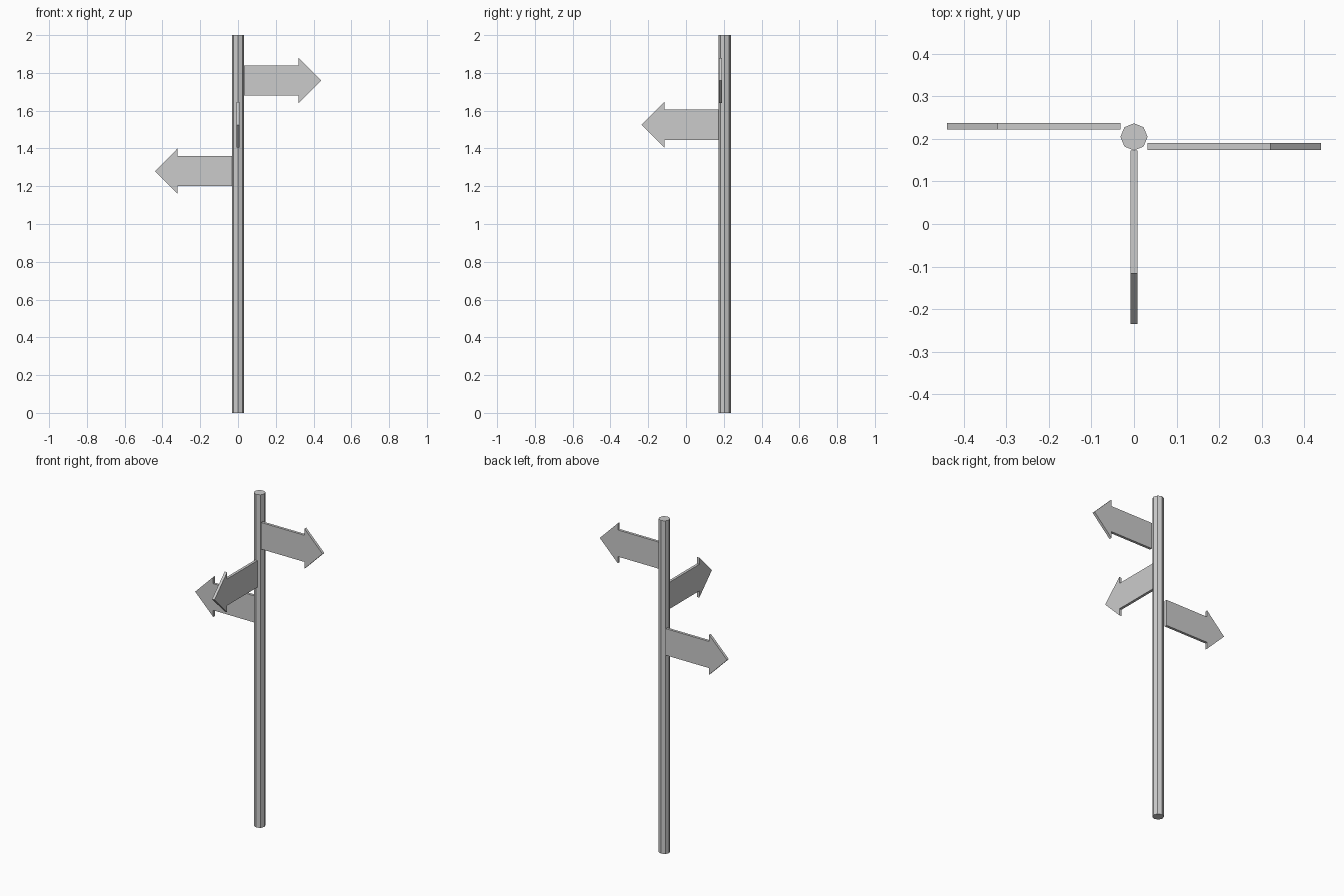
import bpy
import bmesh
from math import radians
from mathutils import Matrix, Vector

cube = bpy.data.objects.get("Cube")
if cube:
    bpy.data.objects.remove(cube, do_unlink=True)

grey = bpy.data.materials.new("plain grey")
grey.use_nodes = True
colour = (0.6, 0.6, 0.6, 1)
grey.diffuse_color = colour
grey.node_tree.nodes["Principled BSDF"].inputs["Base Color"].default_value = colour

POLE_Y = 0.205
POLE_R = 0.032
THICK = 0.016


def add_object(name, bm):
    bmesh.ops.recalc_face_normals(bm, faces=bm.faces)
    mesh = bpy.data.meshes.new(name)
    bm.to_mesh(mesh)
    bm.free()
    mesh.materials.append(grey)
    obj = bpy.data.objects.new(name, mesh)
    bpy.context.collection.objects.link(obj)
    return obj


# Eight-sided pole with a corner on each axis
bm = bmesh.new()
bmesh.ops.create_cone(bm, cap_ends=True, segments=8, radius1=POLE_R,
                      radius2=POLE_R, depth=2,
                      matrix=Matrix.Translation((0, POLE_Y, 1)))
add_object("pole", bm)


def arrow_sign(name, location, angle):
    """Flat arrow pointing along +x from its base, turned about z."""
    upper = [(0, 0.08), (0.288, 0.08), (0.288, 0.12), (0.408, 0)]
    outline = upper + [(x, -z) for x, z in reversed(upper[:-1])]
    bm = bmesh.new()
    face = bm.faces.new([bm.verts.new((x, -THICK / 2, z)) for x, z in outline])
    extruded = bmesh.ops.extrude_face_region(bm, geom=[face])["geom"]
    verts = [v for v in extruded if isinstance(v, bmesh.types.BMVert)]
    bmesh.ops.translate(bm, vec=(0, THICK, 0), verts=verts)
    sign = add_object(name, bm)
    sign.location = Vector(location)
    sign.rotation_euler.z = radians(angle)


# Three signs, stepping down the pole
arrow_sign("left_arrow_sign", (POLE_R, 0.182, 1.76), 0)
arrow_sign("front_arrow_sign", (0, POLE_Y - POLE_R, 1.525), -90)
arrow_sign("right_arrow_sign", (-POLE_R, 0.23, 1.28), 180)
